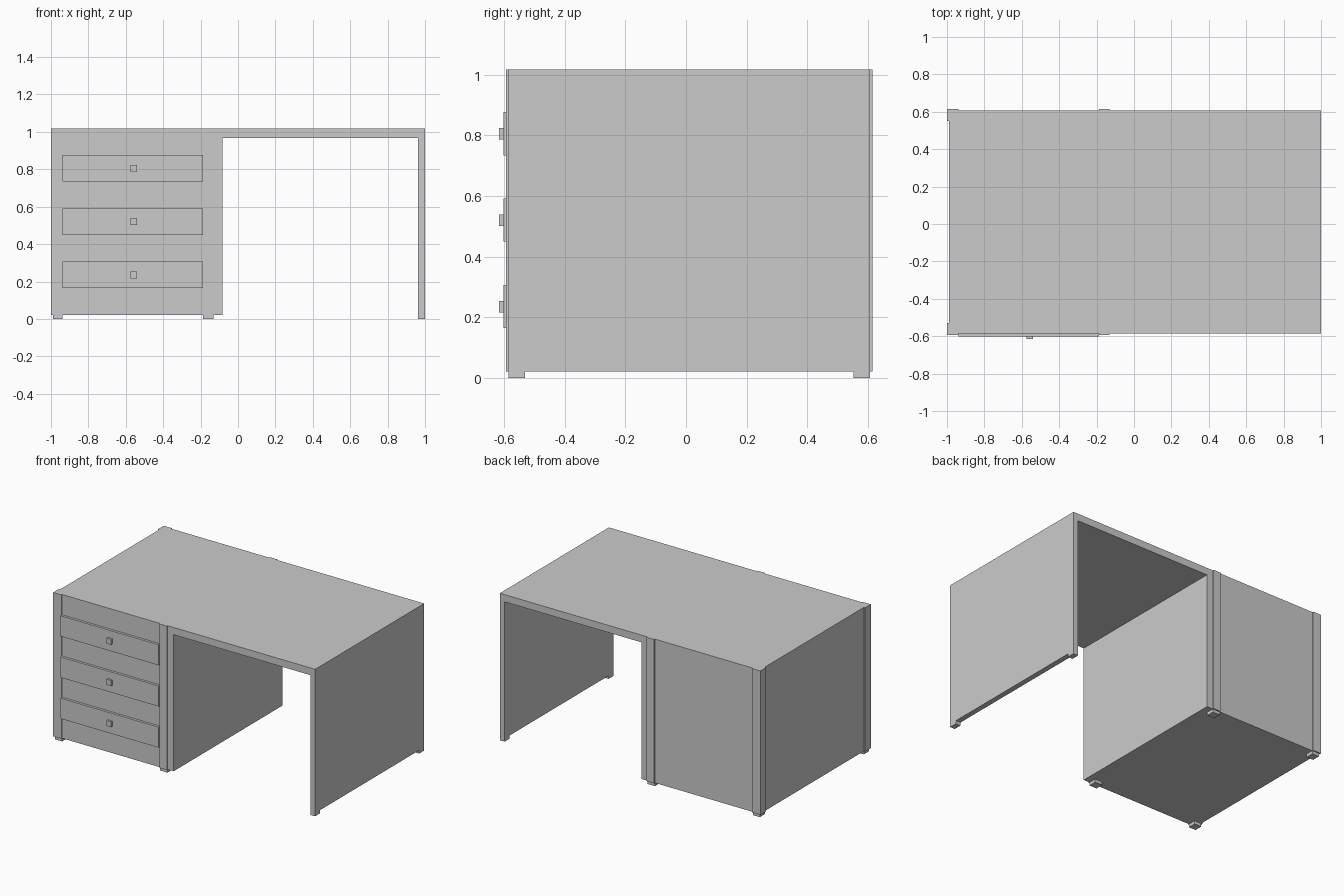
import bpy, bmesh
from mathutils import Vector

if "Cube" in bpy.data.objects:
    bpy.data.objects.remove(bpy.data.objects["Cube"])


def box(name, x, y, z):
    """Axis-aligned box from (min, max) ranges."""
    bm = bmesh.new()
    bmesh.ops.create_cube(bm, size=1)
    bmesh.ops.scale(bm, vec=(x[1] - x[0], y[1] - y[0], z[1] - z[0]), verts=bm.verts)
    mesh = bpy.data.meshes.new(name)
    bm.to_mesh(mesh)
    bm.free()
    ob = bpy.data.objects.new(name, mesh)
    ob.location = Vector((sum(x), sum(y), sum(z))) / 2
    bpy.context.collection.objects.link(ob)
    return ob


FRONT, BACK = -0.585, 0.607    # main panel depth
BASE, UNDER, TOP = 0.022, 0.967, 1.017

# Desktop, drawer cabinet and right side panel
box("desktop", (-0.99, 1.0), (FRONT, BACK), (UNDER, TOP))
box("drawer_cabinet", (-0.99, -0.083), (FRONT, BACK), (BASE, UNDER))
box("right_panel", (0.963, 1.0), (FRONT, BACK), (BASE, UNDER))

# Corner posts, standing slightly proud of the cabinet, and their feet
rows = {"front": ((-0.593, -0.53), (-0.585, -0.53)),
        "back": ((0.552, 0.615), (0.552, 0.607))}
for row, (post_y, foot_y) in rows.items():
    for side, post_x, foot_x in (("left", (-1.0, -0.937), (-0.99, -0.937)),
                                 ("middle", (-0.187, -0.13), (-0.187, -0.13))):
        box(f"{row}_{side}_post", post_x, post_y, (BASE, TOP))
        box(f"{row}_{side}_foot", foot_x, foot_y, (0, BASE))
    box(f"{row}_right_foot", (0.963, 1.0), foot_y, (0, BASE))

# Three drawer fronts with square knobs
for i, z in enumerate((0.235, 0.52, 0.805)):
    box(f"drawer_front_{i + 1}", (-0.937, -0.187), (-0.602, FRONT), (z - 0.071, z + 0.071))
    box(f"drawer_knob_{i + 1}", (-0.575, -0.54), (-0.616, -0.602), (z - 0.019, z + 0.019))
